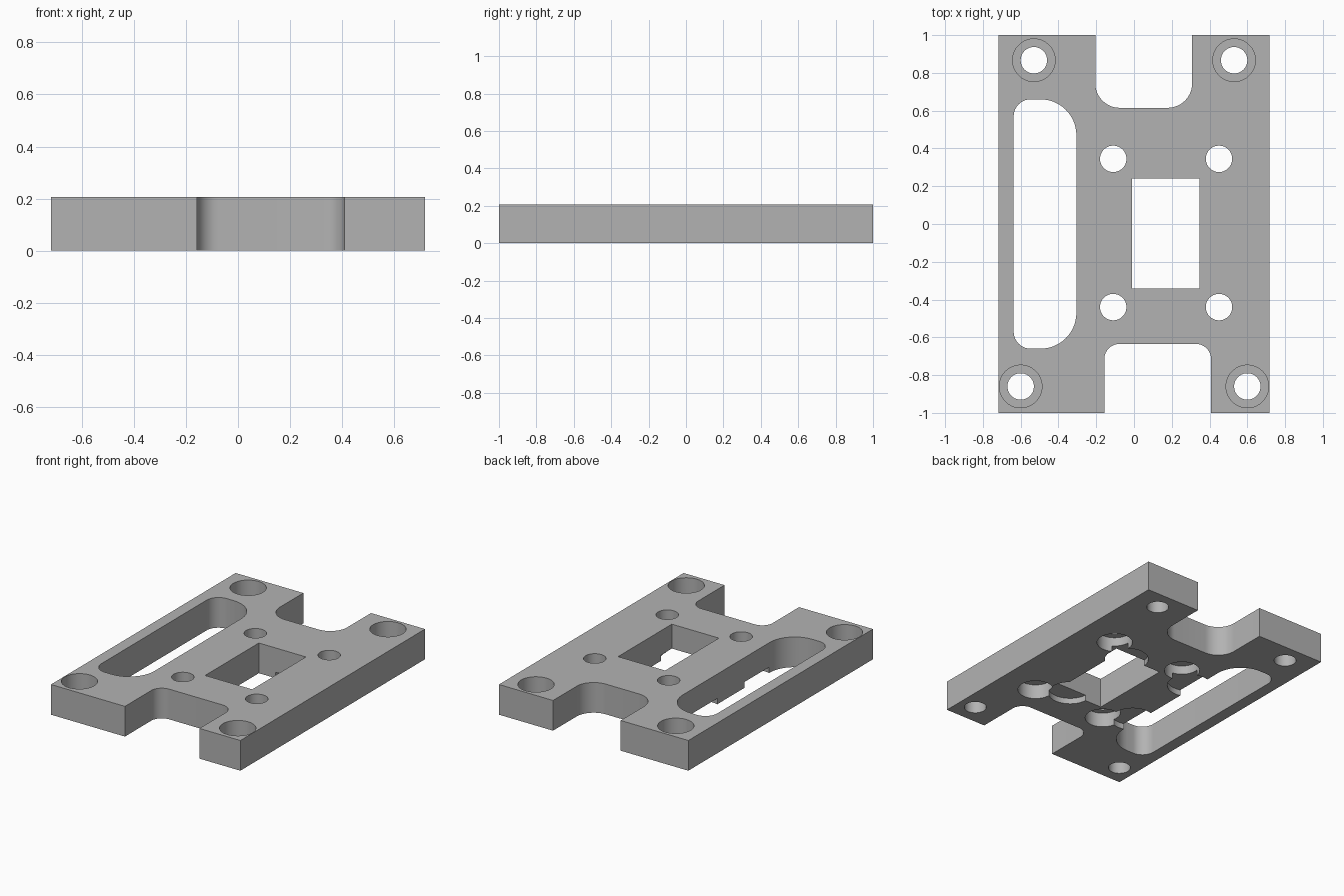
import bpy
import bmesh
import math
from mathutils import Vector

cube = bpy.data.objects.get("Cube")
if cube:
    bpy.data.objects.remove(cube, do_unlink=True)

HEIGHT = 0.207

grey = bpy.data.materials.new("plain grey")
grey.use_nodes = True
grey.diffuse_color = (0.45, 0.45, 0.45, 1)
grey.node_tree.nodes["Principled BSDF"].inputs["Base Color"].default_value = (0.45, 0.45, 0.45, 1)


def rounded_outline(corners, steps=14):
    """Corners are (x, y, radius) in counter-clockwise order, all right angles."""
    points = []
    count = len(corners)
    for i, (x, y, radius) in enumerate(corners):
        corner = Vector((x, y))
        if radius == 0:
            points.append(corner)
            continue
        before = (Vector(corners[i - 1][:2]) - corner).normalized() * radius
        after = (Vector(corners[(i + 1) % count][:2]) - corner).normalized() * radius
        centre = corner + before + after
        for k in range(steps + 1):
            a = k / steps * math.pi / 2
            points.append(centre - after * math.cos(a) - before * math.sin(a))
    return points


def prism(name, points, bottom, top):
    bm = bmesh.new()
    face = bm.faces.new([bm.verts.new((p.x, p.y, bottom)) for p in points])
    moved = bmesh.ops.extrude_face_region(bm, geom=[face])["geom"]
    verts = [g for g in moved if isinstance(g, bmesh.types.BMVert)]
    bmesh.ops.translate(bm, verts=verts, vec=(0, 0, top - bottom))
    bmesh.ops.recalc_face_normals(bm, faces=bm.faces)
    mesh = bpy.data.meshes.new(name)
    bm.to_mesh(mesh)
    bm.free()
    obj = bpy.data.objects.new(name, mesh)
    bpy.context.collection.objects.link(obj)
    mesh.materials.append(grey)
    return obj


def circle(x, y, radius, sides=48):
    turn = 2 * math.pi / sides
    return [Vector((x + radius * math.cos((i + 0.5) * turn),
                    y + radius * math.sin((i + 0.5) * turn))) for i in range(sides)]


# Plate with a rounded notch in the front and the back edge
w = 0.718
plate = prism("mounting_plate", rounded_outline([
    (-w, -1, 0), (-0.157, -1, 0), (-0.157, -0.635, 0.08), (0.408, -0.635, 0.08),
    (0.408, -1, 0), (w, -1, 0), (w, 1, 0), (0.308, 1, 0), (0.308, 0.615, 0.13),
    (-0.205, 0.615, 0.13), (-0.205, 1, 0), (-w, 1, 0)]), 0, HEIGHT)


def cut(points, bottom=-0.1, top=HEIGHT + 0.1):
    cutter = prism("cutter", points, bottom, top)
    cutter.hide_render = True
    mod = plate.modifiers.new("cut", "BOOLEAN")
    mod.operation = "DIFFERENCE"
    mod.solver = "EXACT"
    mod.object = cutter
    bpy.context.view_layer.objects.active = plate
    bpy.ops.object.modifier_apply(modifier=mod.name)
    bpy.data.objects.remove(cutter, do_unlink=True)


# Long side slot and rectangular window
cut(rounded_outline([(-0.637, -0.66, 0.09), (-0.305, -0.66, 0.19),
                     (-0.305, 0.66, 0.19), (-0.637, 0.66, 0.09)]))
cut(rounded_outline([(-0.01, -0.342, 0), (0.347, -0.342, 0),
                     (0.347, 0.24, 0), (-0.01, 0.24, 0)]))

# Corner screw holes, counterbored from above
for x, y in ((-0.53, 0.867), (0.53, 0.867), (-0.6, -0.86), (0.6, -0.86)):
    cut(circle(x, y, 0.07))
    cut(circle(x, y, 0.113), bottom=HEIGHT - 0.125)

# Inner screw holes, counterbored from below
for x in (-0.11, 0.45):
    for y in (-0.44, 0.345):
        cut(circle(x, y, 0.07))
        cut(circle(x, y, 0.113), top=0.1)

# Shallow round pockets in the underside
for x in (-0.265, 0.255):
    for y in (-0.33, 0.23):
        cut(circle(x, y, 0.139), top=0.04)

# Smooth curved walls, sharp edges kept
bpy.ops.object.select_all(action="DESELECT")
plate.select_set(True)
bpy.context.view_layer.objects.active = plate
bpy.ops.object.shade_smooth_by_angle(angle=math.radians(30))
